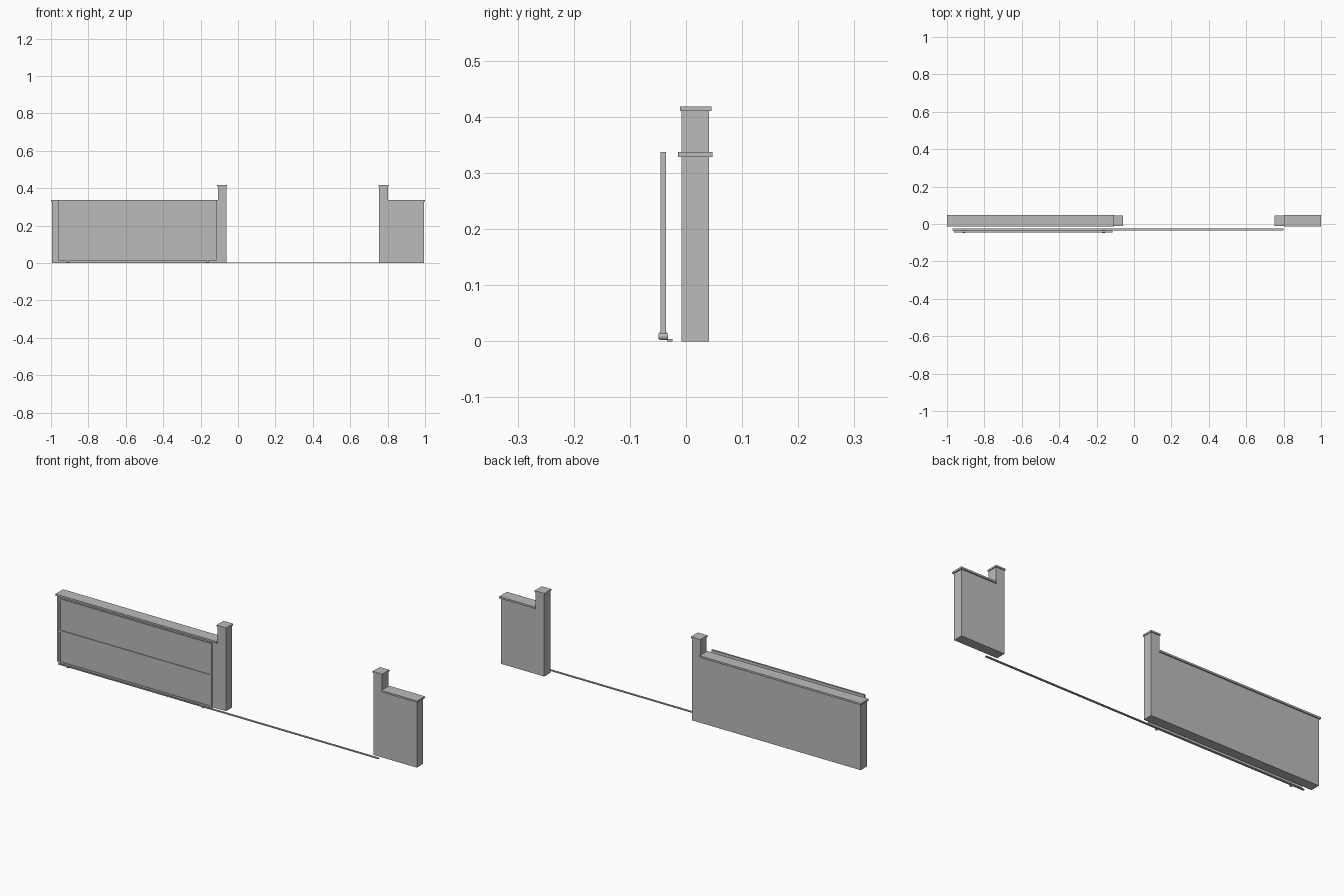
import bpy, bmesh, math
from mathutils import Matrix

if "Cube" in bpy.data.objects:
    bpy.data.objects.remove(bpy.data.objects["Cube"])

grey = bpy.data.materials.new("mid_grey")
grey.diffuse_color = (0.5, 0.5, 0.5, 1)
grey.use_nodes = True
grey.node_tree.nodes["Principled BSDF"].inputs["Base Color"].default_value = grey.diffuse_color


def finish(name, bm):
    bmesh.ops.recalc_face_normals(bm, faces=bm.faces)
    me = bpy.data.meshes.new(name)
    bm.to_mesh(me)
    bm.free()
    me.materials.append(grey)
    ob = bpy.data.objects.new(name, me)
    bpy.context.collection.objects.link(ob)
    return ob


def box(name, x, y, z):
    bm = bmesh.new()
    bmesh.ops.create_cube(bm, size=1)
    for v in bm.verts:
        for i, (lo, hi) in enumerate((x, y, z)):
            v.co[i] = lo if v.co[i] < 0 else hi
    return finish(name, bm)


def prism(name, outline, y0, y1):
    """Extrude an x-z outline along y."""
    bm = bmesh.new()
    face = bm.faces.new([bm.verts.new((px, y0, pz)) for px, pz in outline])
    ext = bmesh.ops.extrude_face_region(bm, geom=[face])
    for g in ext["geom"]:
        if isinstance(g, bmesh.types.BMVert):
            g.co.y = y1
    return finish(name, bm)


WALL_TOP, CAP_TOP, POST_TOP, POST_CAP = 0.328, 0.337, 0.410, 0.418


def wall(side, end, inner, outer):
    """L-shaped wall with a raised gate post, plus both copings.
    end: far wall end, inner/outer: post faces by and away from the opening."""
    d = 1 if end > inner else -1
    prism(side + "_wall", [(inner, 0), (inner, POST_TOP), (outer, POST_TOP),
                           (outer, WALL_TOP), (end, WALL_TOP), (end, 0)],
          -0.008, 0.041)
    box(side + "_wall_coping", sorted((outer, end + d * 0.006)),
        (-0.014, 0.047), (WALL_TOP, CAP_TOP))
    box(side + "_post_cap", sorted((inner - d * 0.003, outer + d * 0.003)),
        (-0.011, 0.045), (POST_TOP, POST_CAP))


wall("left", -0.994, -0.061, -0.108)
wall("right", 0.994, 0.755, 0.802)

# Ground rail
box("ground_rail", (-0.97, 0.80), (-0.034, -0.024), (0, 0.004))

# Sliding gate: tube frame with a recessed infill sheet
GX0, GX1, GZ0, GZ1, T = -0.962, -0.115, 0.013, 0.337, 0.009
GY = (-0.045, -0.036)
for n, x in (("left", GX0), ("right", GX1 - T)):
    box("gate_stile_" + n, (x, x + T), GY, (GZ0, GZ1))
for n, z in (("bottom", GZ0), ("middle", (GZ0 + GZ1 - T) / 2), ("top", GZ1 - T)):
    box("gate_bar_" + n, (GX0 + T, GX1 - T), GY, (z, z + T))
box("gate_panel", (GX0 + T, GX1 - T), (-0.041, -0.038), (GZ0 + T, GZ1 - T))

# Gate wheels with rounded rims
for i, x in enumerate((-0.91, -0.163)):
    bm = bmesh.new()
    bmesh.ops.create_cone(bm, cap_ends=True, segments=20, radius1=0.007,
                          radius2=0.007, depth=0.017)
    rims = [e for e in bm.edges if abs(e.verts[0].co.z - e.verts[1].co.z) < 1e-6]
    bmesh.ops.bevel(bm, geom=rims, offset=0.002, segments=2, affect='EDGES')
    bm.transform(Matrix.Translation((x, -0.0405, 0.009)) @ Matrix.Rotation(math.pi / 2, 4, 'X'))
    finish("gate_wheel_%d" % (i + 1), bm)
